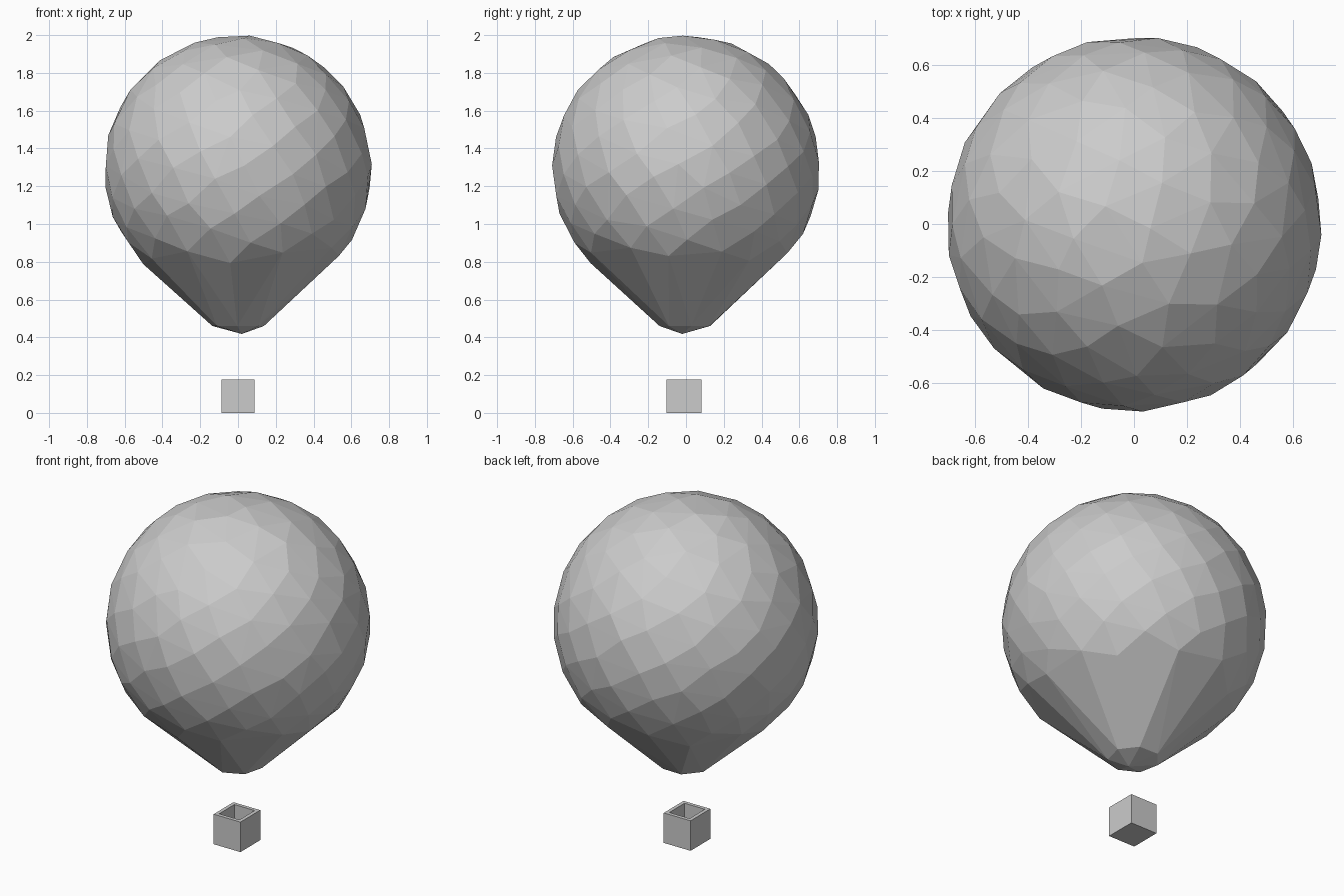
import bpy, bmesh, math, random
from mathutils import Vector

if "Cube" in bpy.data.objects:
    bpy.data.objects.remove(bpy.data.objects["Cube"])

random.seed(4)


def make_object(name, bm):
    bmesh.ops.recalc_face_normals(bm, faces=bm.faces)
    mesh = bpy.data.meshes.new(name)
    bm.to_mesh(mesh)
    bm.free()
    obj = bpy.data.objects.new(name, mesh)
    bpy.context.collection.objects.link(obj)
    return obj


# Balloon envelope: irregular facets on a sphere, tapering to a small closed mouth
RADIUS, CENTRE_Z, COUNT = 0.71, 1.29, 190
GOLDEN = math.pi * (3 - math.sqrt(5))
bm = bmesh.new()
for i in range(COUNT):
    h = 1 - 2 * (i + 0.5) / COUNT
    if h < -0.70:
        break
    r = math.sqrt(1 - h * h)
    p = Vector((r * math.cos(i * GOLDEN), r * math.sin(i * GOLDEN), h))
    p += Vector([random.uniform(-0.03, 0.03) for _ in range(3)])
    bm.verts.new(p.normalized() * RADIUS + Vector((0, 0, CENTRE_Z)))
for i in range(7):
    a = math.tau * i / 7 + 0.2
    bm.verts.new((0.14 * math.cos(a), 0.14 * math.sin(a), 0.46))
bm.verts.new((0.02, -0.02, 0.418))
hull = bmesh.ops.convex_hull(bm, input=bm.verts)
bmesh.ops.delete(bm, geom=[v for v in bm.verts if not v.link_faces], context='VERTS')
make_object("balloon_envelope", bm)

# Basket: open box with thick walls, hanging free below the envelope
bm = bmesh.new()
bmesh.ops.create_cube(bm, size=1)
for v in bm.verts:
    v.co = (v.co.x * 0.175, v.co.y * 0.185 - 0.01, (v.co.z + 0.5) * 0.177)
top = max(bm.faces, key=lambda f: f.calc_center_median().z)
bmesh.ops.inset_region(bm, faces=[top], thickness=0.03)
ext = bmesh.ops.extrude_face_region(bm, geom=[top])
bmesh.ops.translate(bm, vec=(0, 0, -0.147),
                    verts=[g for g in ext["geom"] if isinstance(g, bmesh.types.BMVert)])
if top.is_valid:
    bmesh.ops.delete(bm, geom=[top], context='FACES_ONLY')
make_object("basket", bm)
